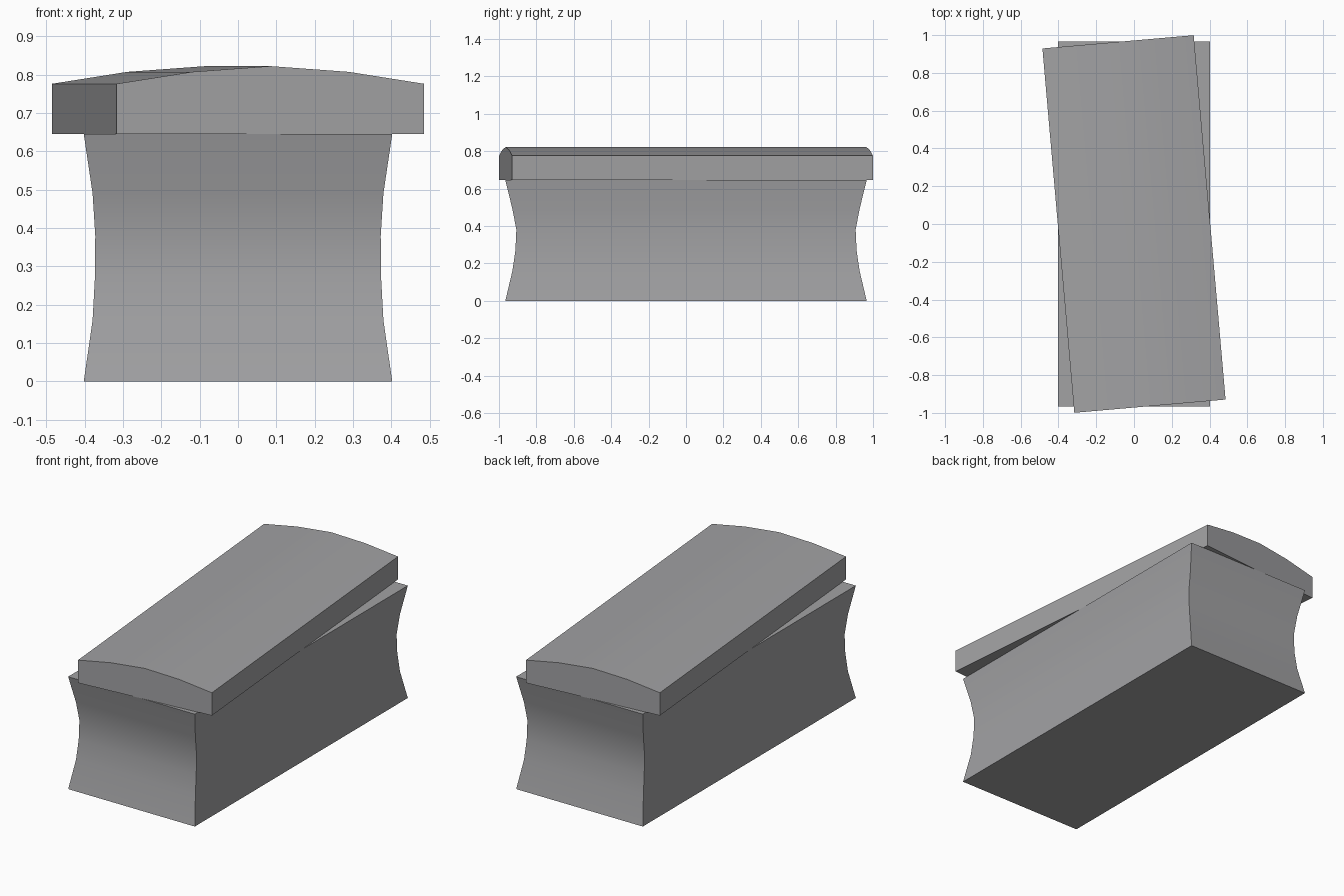
import bpy, bmesh, math

if "Cube" in bpy.data.objects:
    bpy.data.objects.remove(bpy.data.objects["Cube"])

stone = bpy.data.materials.new("grey stone")
stone.diffuse_color = (0.36, 0.36, 0.37, 1)
stone.use_nodes = True
stone.node_tree.nodes["Principled BSDF"].inputs["Base Color"].default_value = stone.diffuse_color


def make_part(name, rings):
    """Loft a closed solid through equal-length rings of points."""
    bm = bmesh.new()
    loops = [[bm.verts.new(p) for p in ring] for ring in rings]
    n = len(loops[0])
    for a, b in zip(loops, loops[1:]):
        for i in range(n):
            j = (i + 1) % n
            bm.faces.new((a[i], a[j], b[j], b[i]))
    bm.faces.new(loops[0][::-1])
    bm.faces.new(loops[-1])
    bmesh.ops.recalc_face_normals(bm, faces=bm.faces)
    mesh = bpy.data.meshes.new(name)
    bm.to_mesh(mesh)
    bm.free()
    mesh.materials.append(stone)
    ob = bpy.data.objects.new(name, mesh)
    bpy.context.collection.objects.link(ob)
    bpy.ops.object.select_all(action='DESELECT')
    ob.select_set(True)
    bpy.context.view_layer.objects.active = ob
    bpy.ops.object.shade_smooth_by_angle(angle=math.radians(30))
    return ob


# Chest body: rectangle pinched inwards at mid height (z, half x, half y)
profile = [(0, 0.402, 0.966), (0.16, 0.379, 0.928), (0.27, 0.373, 0.912),
           (0.38, 0.372, 0.907), (0.49, 0.379, 0.928), (0.645, 0.402, 0.966)]
make_part("chest_body", [[(-x, -y, z), (x, -y, z), (x, y, z), (-x, y, z)]
                         for z, x, y in profile])

# Lid: shallow arched slab, turned slightly askew
section = [(-0.402, 0.645), (0.402, 0.645), (0.402, 0.776), (0.205, 0.807),
           (0, 0.822), (-0.205, 0.807), (-0.402, 0.776)]
lid = make_part("arched_lid", [[(x, y, z) for x, z in section]
                               for y in (-0.968, 0.968)])
lid.rotation_euler.z = math.radians(5)
